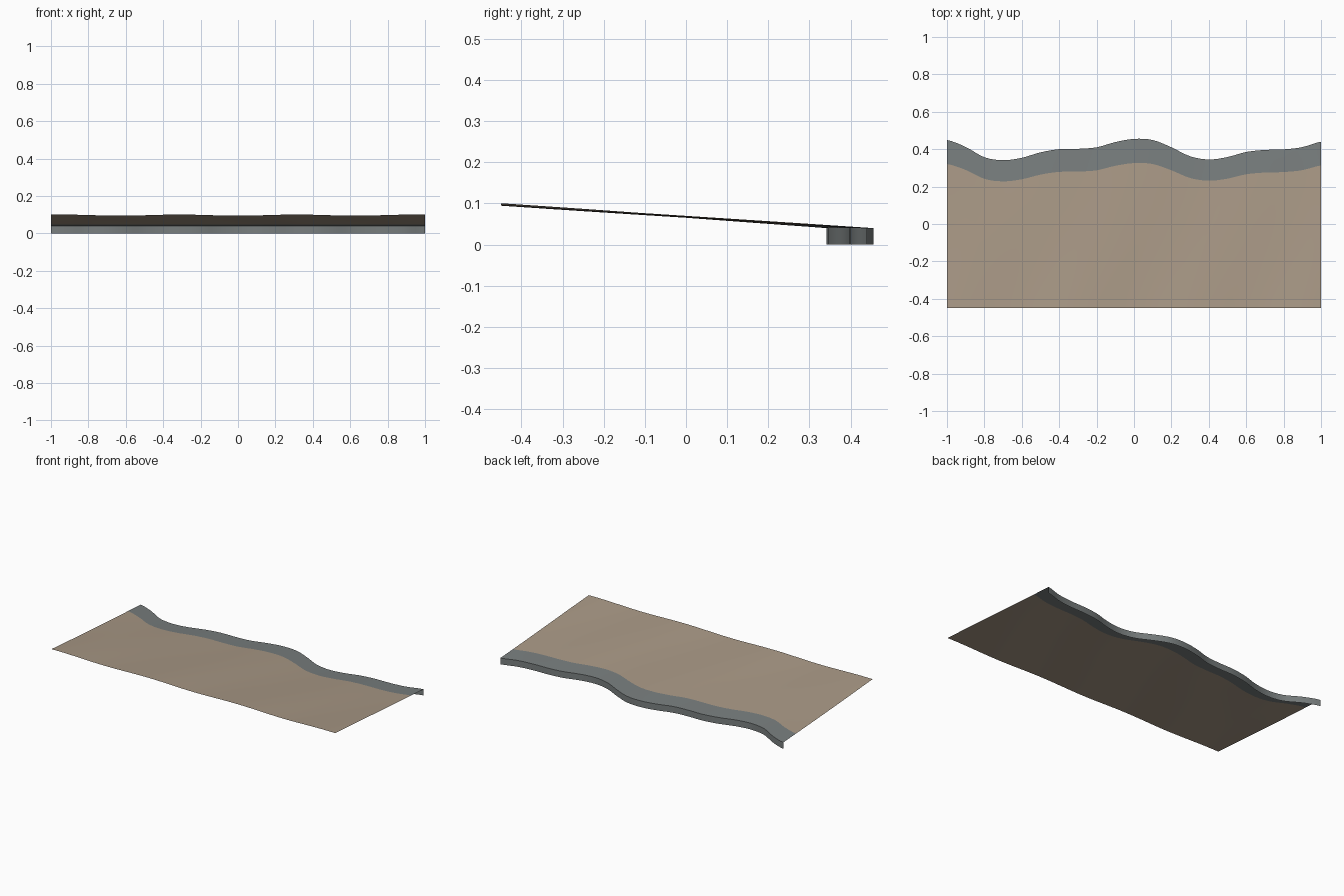
import bpy, bmesh, math

if "Cube" in bpy.data.objects:
    bpy.data.objects.remove(bpy.data.objects["Cube"])

# Shoreline profile: y of the wavy back edge at every 0.1 in x
SHORE = [.449, .412, .357, .341, .354, .383, .400, .402, .410, .438, .455,
         .449, .410, .362, .345, .358, .385, .396, .399, .411, .440]
FRONT, COLS, SAND_END = -0.45, 80, 6 / 7


def shore(x):
    # Smooth interpolation through the profile points
    f = (x + 1) * 10
    i = min(int(f), 19)
    t = f - i
    a, b = SHORE[max(i - 1, 0)], SHORE[i]
    c, d = SHORE[i + 1], SHORE[min(i + 2, 20)]
    return b + t / 2 * (c - a + t * (2*a - 5*b + 4*c - d + t * (3*(b - c) + d - a)))


def slope(x, t):
    # Gentle ramp to the water with ripples fading out at the shore
    y = FRONT + t * (shore(x) - FRONT)
    z = 0.0975 - 0.0575 * t - 0.003 * math.cos(10 * x - 4 * (y - FRONT)) * (1 - t)
    return x, y, z


def skirt(x, t):
    x, y, z = slope(x, 1)
    return x, y, z * (1 - t)


def material(name, color):
    m = bpy.data.materials.new(name)
    m.diffuse_color = (*color, 1)
    m.use_nodes = True
    m.node_tree.nodes["Principled BSDF"].inputs["Base Color"].default_value = m.diffuse_color
    return m


def sheet(name, point, t0, t1, rows, mat):
    # Grid surface swept along x
    bm = bmesh.new()
    grid = [[bm.verts.new(point(-1 + 2 * i / COLS, t0 + (t1 - t0) * j / rows))
             for i in range(COLS + 1)] for j in range(rows + 1)]
    for lo, hi in zip(grid, grid[1:]):
        for i in range(COLS):
            bm.faces.new((lo[i], lo[i + 1], hi[i + 1], hi[i])).smooth = True
    me = bpy.data.meshes.new(name)
    bm.to_mesh(me)
    bm.free()
    me.materials.append(mat)
    bpy.context.collection.objects.link(bpy.data.objects.new(name, me))


dry = material("dry_sand", (0.40, 0.32, 0.24))
wet = material("wet_sand", (0.19, 0.21, 0.21))

# Dry beach, wet band along the water and the short vertical drop
sheet("dry_beach", slope, 0, SAND_END, 12, dry)
sheet("wet_band", slope, SAND_END, 1, 3, wet)
sheet("shore_drop", skirt, 0, 1, 1, wet)
